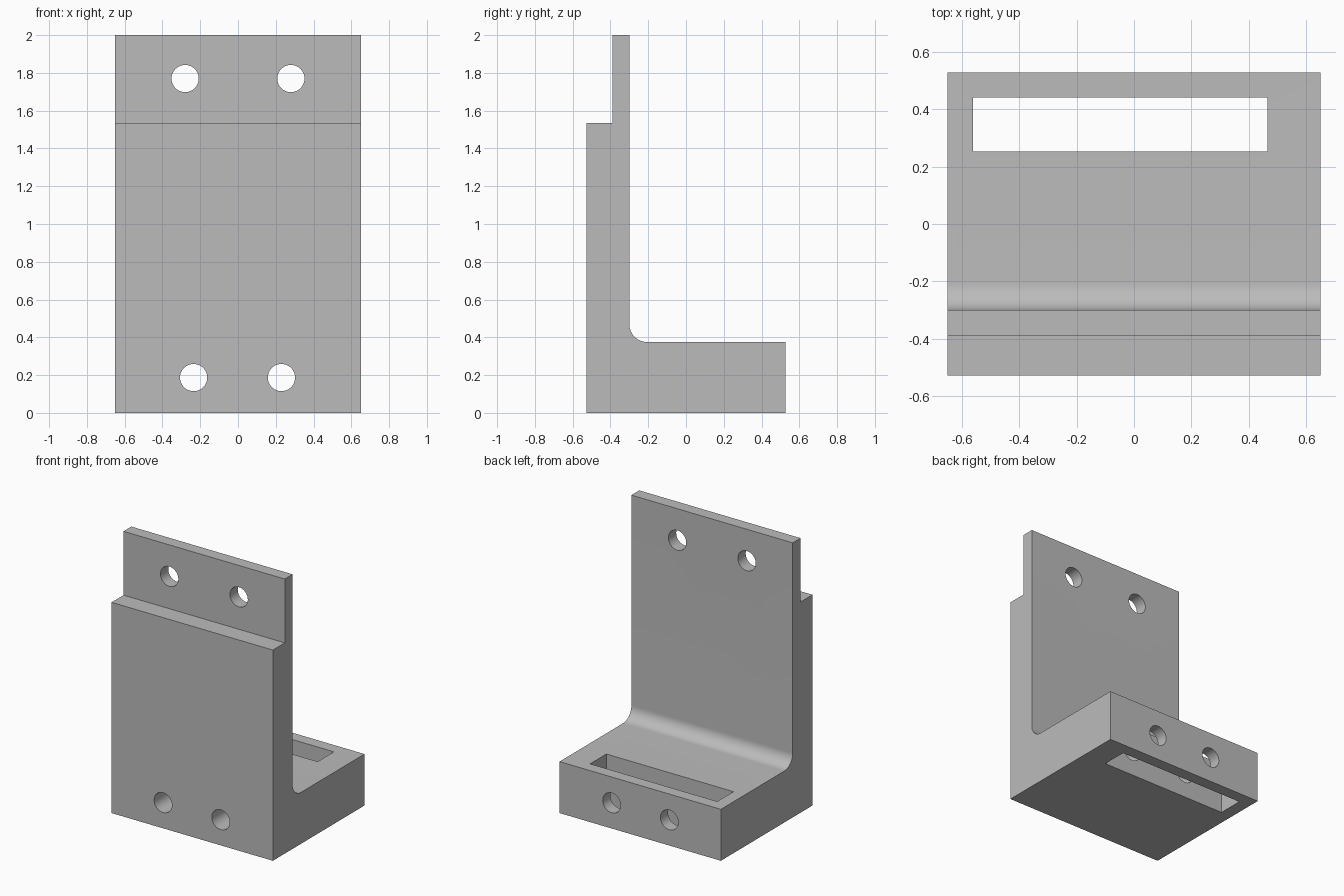
import bpy, bmesh, math
from mathutils import Matrix, Vector

cube = bpy.data.objects.get("Cube")
if cube:
    bpy.data.objects.remove(cube, do_unlink=True)

grey = bpy.data.materials.new("plain grey")
grey.use_nodes = True
colour = (0.5, 0.5, 0.5, 1)
grey.diffuse_color = colour
grey.node_tree.nodes["Principled BSDF"].inputs["Base Color"].default_value = colour


def make_object(name, bm):
    bmesh.ops.recalc_face_normals(bm, faces=bm.faces)
    mesh = bpy.data.meshes.new(name)
    bm.to_mesh(mesh)
    bm.free()
    mesh.materials.append(grey)
    obj = bpy.data.objects.new(name, mesh)
    bpy.context.collection.objects.link(obj)
    return obj


def hole_cutter(name, x, z, radius=0.072):
    bm = bmesh.new()
    place = Matrix.Translation((x, 0, z)) @ Matrix.Rotation(math.pi / 2, 4, "X")
    bmesh.ops.create_cone(bm, cap_ends=True, segments=48, radius1=radius,
                          radius2=radius, depth=2, matrix=place)
    return make_object(name, bm)


def box_cutter(name, low, high):
    low, high = Vector(low), Vector(high)
    bm = bmesh.new()
    place = Matrix.Translation((low + high) / 2) @ Matrix.Diagonal((*(high - low), 1))
    bmesh.ops.create_cube(bm, size=1, matrix=place)
    return make_object(name, bm)


# L-shaped side profile with a stepped top and a rounded inner corner
half_width, front, back = 0.65, -0.527, 0.527
wall_back, base_top, fillet = -0.30, 0.375, 0.095
profile = [(front, 0), (back, 0), (back, base_top)]
for i in range(17):
    a = math.pi / 2 * i / 16
    profile.append((wall_back + fillet * (1 - math.sin(a)),
                    base_top + fillet * (1 - math.cos(a))))
profile += [(wall_back, 2), (-0.39, 2), (-0.39, 1.535), (front, 1.535)]

bm = bmesh.new()
side = bm.faces.new([bm.verts.new((-half_width, y, z)) for y, z in profile])
extruded = bmesh.ops.extrude_face_region(bm, geom=[side])["geom"]
bmesh.ops.translate(bm, vec=(2 * half_width, 0, 0),
                    verts=[v for v in extruded if isinstance(v, bmesh.types.BMVert)])
bracket = make_object("angle_bracket", bm)

# Four bolt holes and the slot through the foot
cutters = [hole_cutter("bolt_hole_cutter", x, z)
           for x, z in ((-0.28, 1.77), (0.28, 1.77), (-0.235, 0.187), (0.23, 0.187))]
cutters.append(box_cutter("slot_cutter", (-0.56, 0.253, -0.5), (0.465, 0.44, 1)))

bpy.ops.object.select_all(action="DESELECT")
bracket.select_set(True)
bpy.context.view_layer.objects.active = bracket
for cutter in cutters:
    cut = bracket.modifiers.new("cut", "BOOLEAN")
    cut.operation = "DIFFERENCE"
    cut.solver = "EXACT"
    cut.object = cutter
    bpy.ops.object.modifier_apply(modifier=cut.name)
    bpy.data.objects.remove(cutter, do_unlink=True)

bpy.ops.object.shade_smooth_by_angle(angle=math.radians(30))
